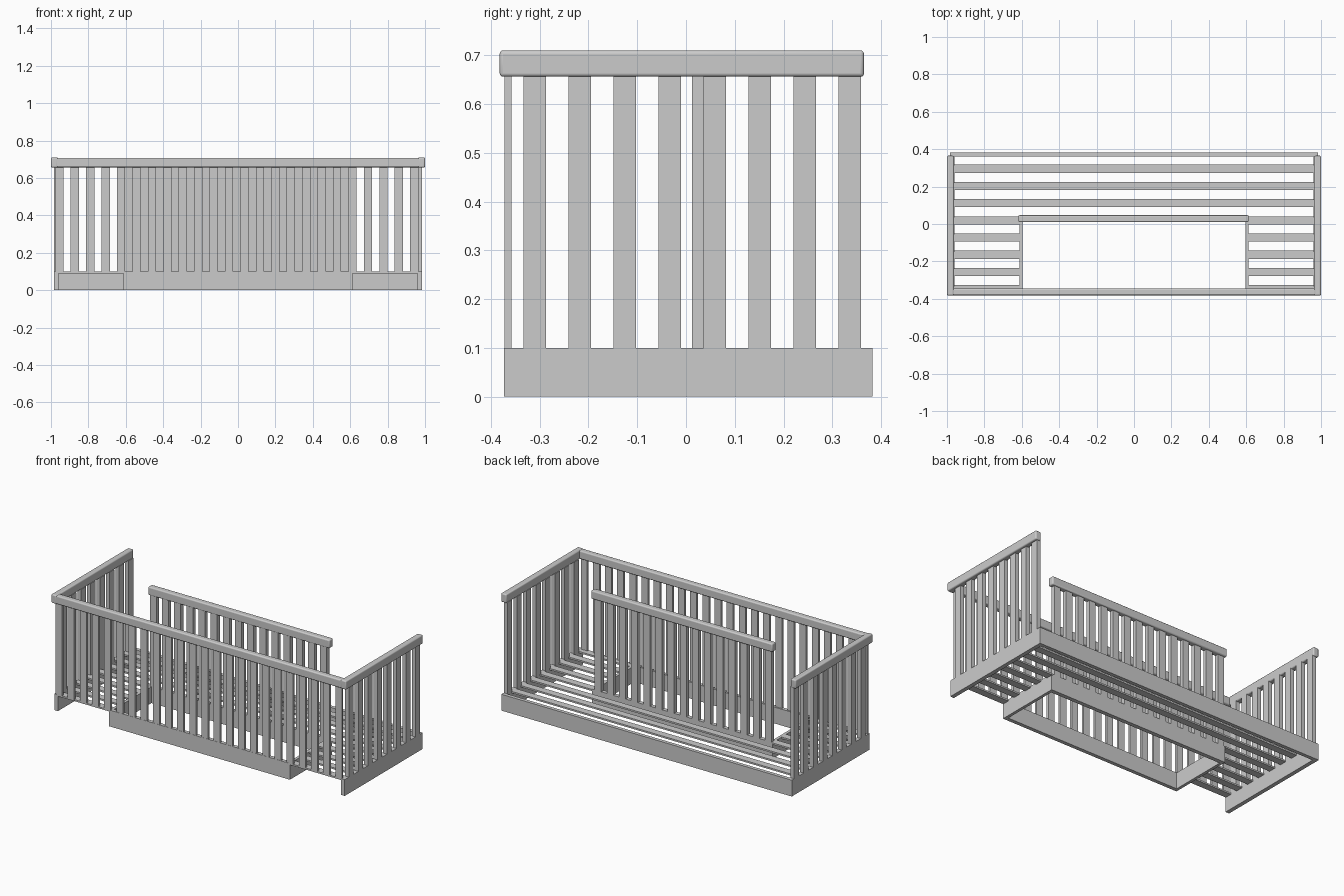
import bpy

if "Cube" in bpy.data.objects:
    bpy.data.objects.remove(bpy.data.objects["Cube"])

def box(name, x0, x1, y0, y1, z0, z1, bevel=0.0):
    """Axis-aligned box given by its limits, optionally with rounded edges."""
    bpy.ops.mesh.primitive_cube_add(size=1, location=((x0+x1)/2, (y0+y1)/2, (z0+z1)/2))
    ob = bpy.context.object
    ob.name = name
    ob.scale = (x1-x0, y1-y0, z1-z0)
    bpy.ops.object.transform_apply(location=False, rotation=False, scale=True)
    if bevel:
        m = ob.modifiers.new("rounding", 'BEVEL')
        m.width, m.segments = bevel, 3
        bpy.ops.object.shade_smooth_by_angle()
    return ob

DECK, POST_TOP = 0.10, 0.66

# Low boards around the floor
box("back_board", -0.985, 0.985, 0.36, 0.382, 0, DECK)
for side, s in (("left", -1), ("right", 1)):
    xs = sorted((s*0.96, s*0.985))
    box(side + "_board", *xs, -0.373, 0.382, 0, DECK)
    xs = sorted((s*0.595, s*0.613))
    box(side + "_opening_board", *xs, -0.373, 0.037, 0, DECK)
box("front_board", -0.613, 0.613, -0.373, -0.35, 0, DECK)
box("inner_board", -0.613, 0.613, 0.012, 0.037, 0, DECK)

# Floor slats: full length at the back, split around the opening at the front
for i in range(8):
    y = 0.296 - 0.0922*i
    y0, y1 = y - 0.022, y + 0.022
    if i < 3:
        box(f"floor_slat_{i}", -0.962, 0.962, y0, y1, 0.09, DECK)
    else:
        box(f"floor_slat_left_{i}", -0.962, -0.61, y0, y1, 0.09, DECK)
        box(f"floor_slat_right_{i}", 0.61, 0.962, y0, y1, 0.09, DECK)

# Front balusters
for i in range(24):
    x = -0.955 + 0.0825*i
    box(f"front_baluster_{i}", x-0.022, x+0.022, -0.372, -0.358, DECK-0.005, POST_TOP)

# Inner balusters, staggered against the front ones
for i in range(15):
    x = -0.584 + 0.0825*i
    box(f"inner_baluster_{i}", x-0.022, x+0.022, 0.012, 0.037, DECK-0.005, POST_TOP)

# Side balusters
for side, s in (("left", -1), ("right", 1)):
    xs = sorted((s*0.96, s*0.985))
    for i in range(8):
        y = -0.31 + 0.0922*i
        box(f"{side}_baluster_{i}", *xs, y-0.023, y+0.023, DECK-0.005, POST_TOP)

# Handrails with rounded edges
box("front_handrail", -0.998, 0.998, -0.381, -0.345, 0.657, 0.708, 0.007)
box("inner_handrail", -0.618, 0.613, 0.01, 0.047, 0.657, 0.708, 0.007)
for side, s in (("left", -1), ("right", 1)):
    xs = sorted((s*0.963, s*1.0))
    box(side + "_handrail", *xs, -0.382, 0.365, 0.656, 0.71, 0.007)
